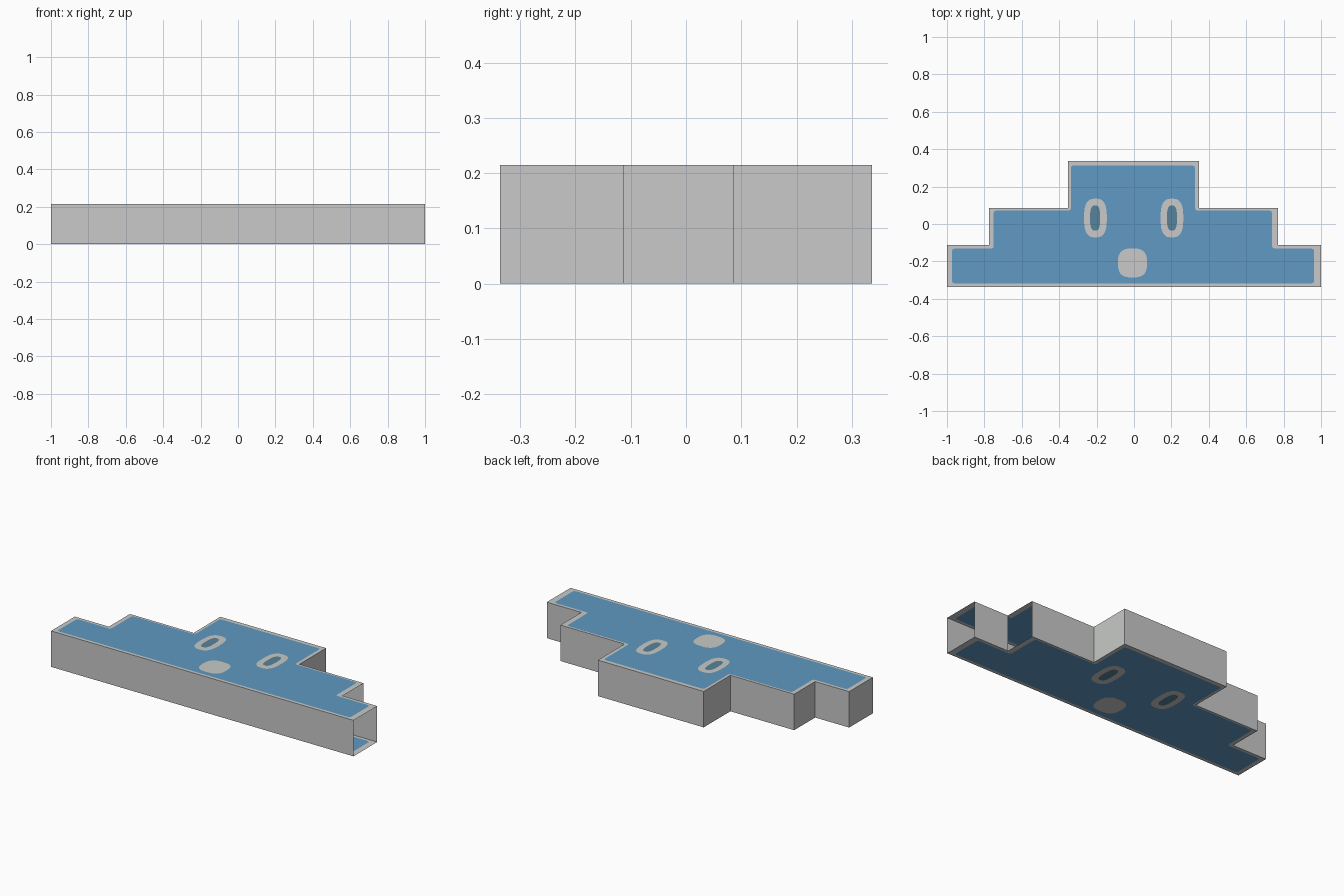
import bpy, bmesh, math
from mathutils import Vector

if "Cube" in bpy.data.objects:
    bpy.data.objects.remove(bpy.data.objects["Cube"])

HEIGHT = 0.215


def material(name, rgb):
    m = bpy.data.materials.new(name)
    m.diffuse_color = (*rgb, 1)
    m.use_nodes = True
    m.node_tree.nodes["Principled BSDF"].inputs["Base Color"].default_value = m.diffuse_color
    return m


GREY = material("light grey", (0.578, 0.591, 0.578))
BLUE = material("blue", (0.117, 0.319, 0.546))
DARK = material("slate blue", (0.098, 0.223, 0.328))


def finish(bm, name, mat):
    me = bpy.data.meshes.new(name)
    bm.to_mesh(me)
    bm.free()
    me.materials.append(mat)
    bpy.context.collection.objects.link(bpy.data.objects.new(name, me))


def steps(xs, ys):
    """Stepped outline, counter-clockwise; xs = (left, right) per tier, ys = tier heights."""
    right, left = [], []
    for i, (l, r) in enumerate(xs):
        right += [Vector((r, ys[i])), Vector((r, ys[i + 1]))]
        left += [Vector((l, ys[i])), Vector((l, ys[i + 1]))]
    return right + left[::-1]


def soften(pts, r):
    """Round each corner with three points."""
    out = []
    for i, p in enumerate(pts):
        a = p + (pts[i - 1] - p).normalized() * r
        b = p + (pts[(i + 1) % len(pts)] - p).normalized() * r
        out += [a, (a + b) / 4 + p / 2, b]
    return out


def oval(cx, cy, rx, ry, n=28, power=2.8):
    """Squarish oval loop."""
    def f(v):
        return math.copysign(abs(v) ** (2 / power), v)
    return [Vector((cx + rx * f(math.cos(t)), cy + ry * f(math.sin(t))))
            for t in (2 * math.pi * i / n for i in range(n))]


def sheet(name, mat, loops, z):
    """Flat sheet filled between the outer loop and its holes."""
    bm = bmesh.new()
    for loop in loops:
        vs = [bm.verts.new((p.x, p.y, z)) for p in loop]
        for i, v in enumerate(vs):
            bm.edges.new((vs[i - 1], v))
    up = 1 if z > 0 else -1
    bmesh.ops.triangle_fill(bm, use_beauty=True, use_dissolve=False,
                            edges=bm.edges[:], normal=(0, 0, up))
    for f in bm.faces:
        f.normal_update()
        if f.normal.z * up < 0:
            f.normal_flip()
    finish(bm, name, mat)


outline = steps([(-1, 1), (-0.775, 0.771), (-0.353, 0.347)],
                [-0.337, -0.113, 0.085, 0.337])
panel = soften(steps([(-0.973, 0.963), (-0.75, 0.738), (-0.337, 0.326)],
                     [-0.318, -0.131, 0.072, 0.313]), 0.014)
eyes = [oval(x, 0.032, 0.061, 0.104) for x in (-0.206, 0.203)]
pupils = [oval(x, 0.032, 0.027, 0.068) for x in (-0.208, 0.203)]
mouth = oval(-0.008, -0.208, 0.078, 0.078)

# Patterned top and bottom sheets
for side, z in (("top", HEIGHT), ("bottom", 0.0)):
    sheet(side + "_border", GREY, [outline, panel], z)
    sheet(side + "_panel", BLUE, [panel, mouth] + eyes, z)
    sheet(side + "_mouth", GREY, [mouth], z)
    for label, eye, pupil in zip(("left", "right"), eyes, pupils):
        sheet(f"{side}_{label}_eye_ring", GREY, [eye, pupil], z)
        sheet(f"{side}_{label}_pupil", DARK, [pupil], z)

# Side walls; the two outer right-hand ends are open
bm = bmesh.new()
low = [bm.verts.new((p.x, p.y, 0)) for p in outline]
high = [bm.verts.new((p.x, p.y, HEIGHT)) for p in outline]
for i in range(len(outline)):
    j = (i + 1) % len(outline)
    if i in (0, 2):
        continue
    bm.faces.new((low[i], low[j], high[j], high[i]))
finish(bm, "side_walls", GREY)
